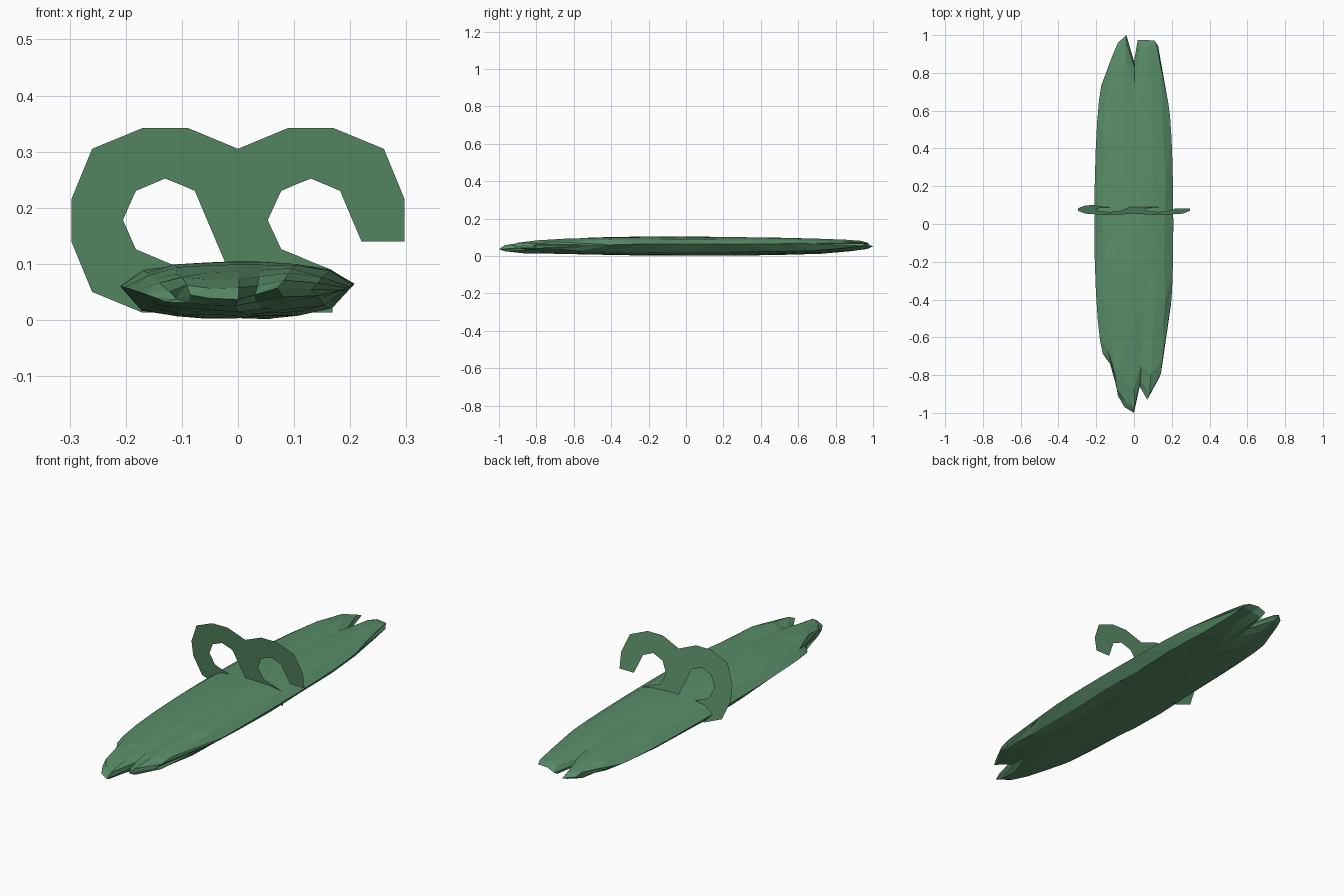
import bpy, bmesh, math, random

if "Cube" in bpy.data.objects:
    bpy.data.objects.remove(bpy.data.objects["Cube"])

random.seed(4)
green = bpy.data.materials.new("leaf_green")
green.diffuse_color = (0.10, 0.27, 0.14, 1)
green.use_nodes = True
green.node_tree.nodes["Principled BSDF"].inputs["Base Color"].default_value = green.diffuse_color


def finish(name, bm):
    mesh = bpy.data.meshes.new(name)
    bm.to_mesh(mesh)
    bm.free()
    mesh.materials.append(green)
    obj = bpy.data.objects.new(name, mesh)
    bpy.context.collection.objects.link(obj)
    return obj


# Flat bundle: long strands running from a ragged front end to a ragged back end
waist = [-.21, -.168, -.115, -.06, 0, .05, .105, .165, .208]
back = [(-.16, .76), (-.1, .92), (-.085, .96), (-.04, 1.0), (0, .86),
        (.02, .975), (.06, .975), (.11, .97), (.175, .65)]
front = [(-.15, -.71), (-.11, -.76), (-.085, -.91), (-.05, -.97), (0, -1.0),
         (.03, -.86), (.07, -.93), (.13, -.82), (.19, -.45)]
rows, n = 12, len(waist)
ring = [(i, 1) for i in range(n)] + [(i, -1) for i in range(n - 2, 0, -1)]
tip_z = {end: [random.uniform(-.012, .012) for _ in waist] for end in (0, 1)}

bm = bmesh.new()
loops = []
for r in range(rows + 1):
    a = -math.pi / 2 + math.pi * r / rows
    s, c = math.sin(a), max(math.cos(a), 0)
    if r in (0, rows):
        c = 0
    loop = []
    for i, side in ring:
        ex, ey = back[i] if s >= 0 else front[i]
        u = waist[i] / .211
        x = ex + (waist[i] - ex) * c
        half = .052 * c ** .85 * max(1 - u * u, 0) ** .42
        mid = .053 + tip_z[int(s >= 0)][i] * (1 - c) + .006 * s * (1 - c)
        z = mid + side * half
        y = ey * abs(s)
        if c > 0 and 0 < i < n - 1:
            x += random.uniform(-.005, .005)
            z += random.uniform(-.003, .003)
            y += random.uniform(-.02, .02) * c
        loop.append(bm.verts.new((x, y, min(max(z, 0), .105))))
    loops.append(loop)
for lo, hi in zip(loops, loops[1:]):
    for k in range(len(ring)):
        m = (k + 1) % len(ring)
        bm.faces.new((lo[k], hi[k], hi[m], lo[m]))
bmesh.ops.remove_doubles(bm, verts=bm.verts, dist=1e-5)
bmesh.ops.triangulate(bm, faces=bm.faces)
bmesh.ops.recalc_face_normals(bm, faces=bm.faces)
finish("leaf_bundle", bm)

# Curled tendril: thin flat sheet, leaning slightly to the front
bm = bmesh.new()


def sheet_vert(p):
    return bm.verts.new((p[0], .106 - .167 * p[1], p[1]))


def strip(outer, inner):
    o, i = [sheet_vert(p) for p in outer], [sheet_vert(p) for p in inner]
    for k in range(len(o) - 1):
        bm.faces.new((o[k], o[k + 1], i[k + 1], i[k]))


right_out = [(.297, .14), (.297, .215), (.26, .305), (.17, .342), (.089, .342), (0, .305)]
right_in = [(.22, .14), (.201, .185), (.182, .23), (.13, .252), (.1, .24), (.077, .23)]
strip(right_out, right_in)
left_out = [(0, .305), (-.089, .342), (-.17, .342), (-.26, .305), (-.297, .215),
            (-.297, .14), (-.26, .05), (-.17, .013), (-.089, .013), (0, .05)]
left_in = [(-.077, .23), (-.1, .24), (-.13, .252), (-.182, .23), (-.2, .19),
           (-.205, .178), (-.182, .126), (-.13, .104), (-.075, .081), (0, .05)]
strip(left_out[:-1], left_in[:-1])
bm.faces.new([sheet_vert(p) for p in (left_out[-2], left_out[-1], left_in[-2])])
bm.faces.new([sheet_vert(p) for p in ((0, .305), (-.077, .23), (.077, .23))])
# middle strand dropping into the bundle
strip([(-.077, .23), (-.055, .178), (-.033, .126), (0, .05), (.089, .013), (.168, .013)],
      [(.077, .23), (.053, .178), (.077, .126), (.1, .117), (.13, .104), (.168, .089)])
bmesh.ops.remove_doubles(bm, verts=bm.verts, dist=1e-5)
bmesh.ops.recalc_face_normals(bm, faces=bm.faces)
finish("curled_tendril", bm)
